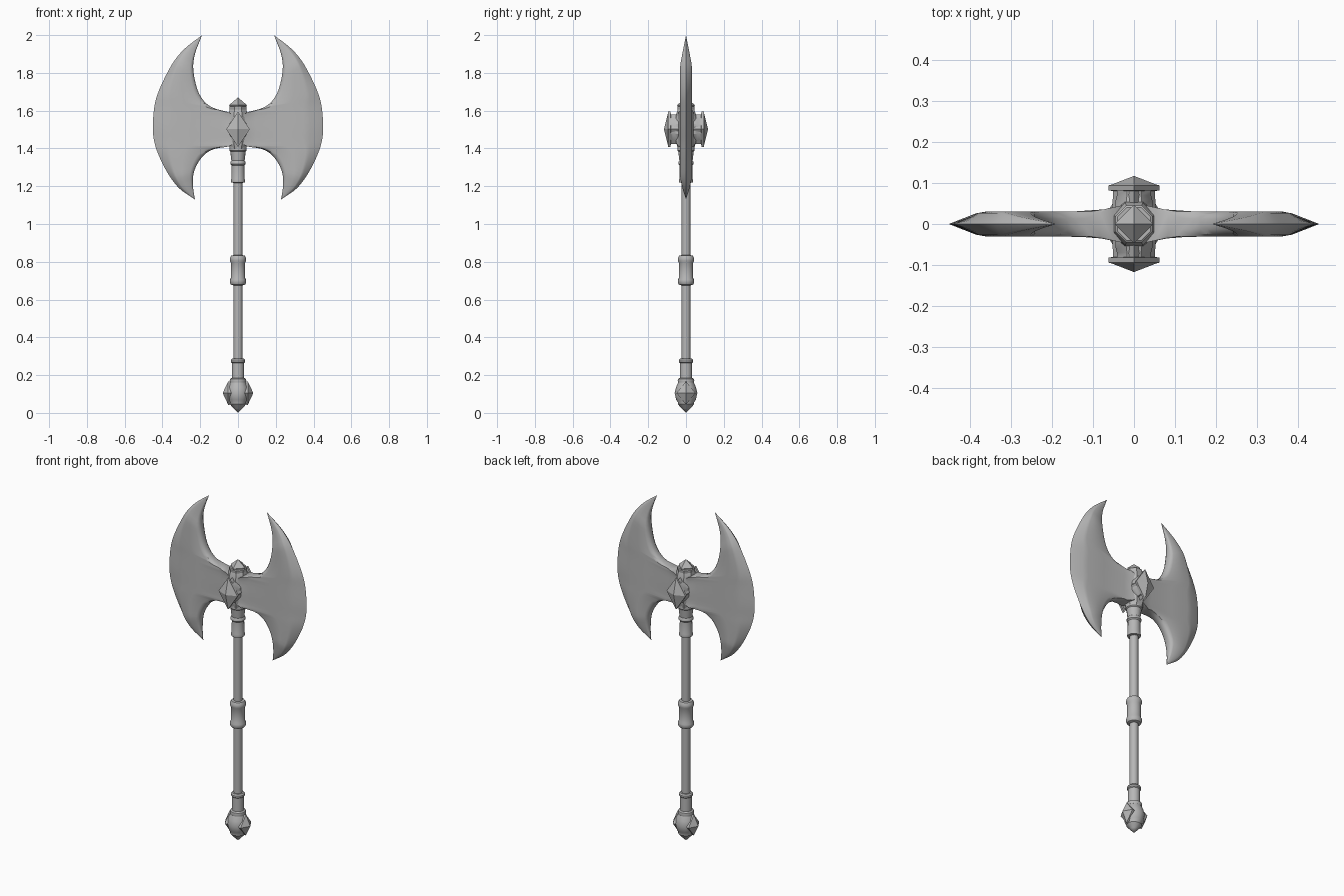
import bpy, bmesh, math
from mathutils import Matrix, Vector

if "Cube" in bpy.data.objects:
    bpy.data.objects.remove(bpy.data.objects["Cube"])

steel = bpy.data.materials.new("grey_steel")
steel.use_nodes = True
GREY = (0.47, 0.47, 0.47, 1)
steel.diffuse_color = GREY
steel.node_tree.nodes["Principled BSDF"].inputs["Base Color"].default_value = GREY


def finish(name, bm, smooth=True):
    bmesh.ops.remove_doubles(bm, verts=bm.verts, dist=0.0005)
    bmesh.ops.recalc_face_normals(bm, faces=bm.faces)
    mesh = bpy.data.meshes.new(name)
    bm.to_mesh(mesh)
    bm.free()
    mesh.materials.append(steel)
    obj = bpy.data.objects.new(name, mesh)
    bpy.context.collection.objects.link(obj)
    if smooth:
        bpy.ops.object.select_all(action="DESELECT")
        obj.select_set(True)
        bpy.context.view_layer.objects.active = obj
        bpy.ops.object.shade_smooth_by_angle(angle=math.radians(35))
    return obj


def turned(name, profile, sides=16, offset=0.0, place=Matrix(), smooth=True):
    """Solid of (radius, height) rings around z, then moved by a matrix."""
    bm = bmesh.new()
    rings = []
    for r, z in profile:
        r = max(r, 0.0001)
        angles = [(i + offset) * math.tau / sides for i in range(sides)]
        rings.append([bm.verts.new((r * math.cos(a), r * math.sin(a), z)) for a in angles])
    for a, b in zip(rings, rings[1:]):
        for i in range(sides):
            j = (i + 1) % sides
            bm.faces.new((a[i], a[j], b[j], b[i]))
    bm.faces.new(rings[0][::-1])
    bm.faces.new(rings[-1])
    bm.transform(place)
    return finish(name, bm, smooth)


def stud(name, turn, z, half_w, half_h, profile):
    """Diamond stud pointing outwards from the axis at height z."""
    place = (Matrix.Translation((0, 0, z)) @ Matrix.Rotation(turn, 4, "Z")
             @ Matrix.Rotation(math.pi / 2, 4, "X") @ Matrix.Diagonal((half_w, half_h, 1, 1)))
    turned(name, profile, 4, 0, place, False)


def curve(points, steps=4):
    """Smooth curve through the points."""
    p = [Vector(q) for q in points]
    p = [p[0] * 2 - p[1]] + p + [p[-1] * 2 - p[-2]]
    out = []
    for a, b, c, d in zip(p, p[1:], p[2:], p[3:]):
        for k in range(steps):
            t = k / steps
            out.append(0.5 * (2 * b + (c - a) * t + (2 * a - 5 * b + 4 * c - d) * t ** 2
                              + (3 * b - a - 3 * c + d) * t ** 3))
    return out + [p[-2]]


# Handle and its fittings
turned("shaft", [(0.024, 0.15), (0.024, 1.45)], 12)
turned("middle_grip", [(0.024, 0.675), (0.038, 0.68), (0.043, 0.69), (0.043, 0.705),
                       (0.038, 0.715), (0.038, 0.795), (0.043, 0.805), (0.043, 0.82), (0.036, 0.833), (0.024, 0.835)])
turned("lower_ferrule", [(0.042, 0.16), (0.044, 0.17), (0.042, 0.18), (0.033, 0.185), (0.033, 0.265),
                         (0.038, 0.27), (0.038, 0.28), (0.032, 0.288), (0.023, 0.288)])
turned("upper_ferrule", [(0.024, 1.218), (0.036, 1.22), (0.038, 1.228), (0.035, 1.238), (0.034, 1.31),
                         (0.04, 1.317), (0.04, 1.327), (0.035, 1.335), (0.041, 1.385), (0.046, 1.39), (0.046, 1.42)])

# Pommel with a diamond stud on each side
turned("pommel", [(0, 0), (0.022, 0.022), (0.043, 0.046), (0.043, 0.056), (0.052, 0.07), (0.06, 0.105),
                  (0.053, 0.135), (0.042, 0.16), (0.036, 0.175)], 12)

# Head block and four-sided finial
turned("head_block", [(0.045, 1.39), (0.05, 1.41), (0.056, 1.43), (0.059, 1.46), (0.059, 1.55),
                      (0.056, 1.58), (0.05, 1.6), (0.045, 1.615)], 8, 0.5)
turned("finial_base", [(0.045, 1.6), (0.049, 1.61), (0.049, 1.622), (0.044, 1.626)], 8, 0.5)
turned("finial", [(0.045, 1.62), (0.047, 1.63), (0, 1.67)], 4, 0, Matrix(), False)

# Diamond studs: front and back of the head, both sides of the pommel
for side, turn in (("front", 0), ("back", math.pi)):
    stud(side + "_stud", turn, 1.502, 0.062, 0.094,
         [(0.85, 0.04), (0.82, 0.08), (1, 0.082), (1, 0.094), (0.88, 0.096), (0, 0.117)])
    # Oval collar behind the stud
    place = (Matrix.Translation((0, 0, 1.502)) @ Matrix.Rotation(turn, 4, "Z")
             @ Matrix.Rotation(math.pi / 2, 4, "X") @ Matrix.Diagonal((0.05, 0.07, 1, 1)))
    turned(side + "_collar", [(1, 0.04), (0.96, 0.06), (0.9, 0.07), (0.9, 0.082)], 8, 0.5, place)
for side, turn in (("left", math.pi / 2), ("right", -math.pi / 2)):
    stud(side + "_pommel_stud", turn, 0.105, 0.05, 0.062,
         [(0.9, 0.03), (1, 0.044), (1, 0.052), (0, 0.081)])

# Blade outline: concave inner edge with neck, and convex cutting edge
INNER = [(0.19, 2.0), (0.228, 1.9), (0.236, 1.81), (0.206, 1.69), (0.143, 1.62), (0.03, 1.58), (0.03, 1.5),
         (0.03, 1.42), (0.127, 1.397), (0.188, 1.357), (0.232, 1.28), (0.238, 1.2), (0.228, 1.13)]
OUTER = [(0.19, 2.0), (0.28, 1.93), (0.34, 1.86), (0.39, 1.77), (0.425, 1.69), (0.443, 1.62), (0.451, 1.52),
         (0.446, 1.45), (0.43, 1.39), (0.402, 1.325), (0.36, 1.25), (0.307, 1.185), (0.228, 1.13)]


def blade(name, mirror):
    bm = bmesh.new()
    rows = []
    for a, b in zip(curve(INNER), curve(OUTER)):
        body = 0.031 * min(1, (b - a).length / 0.12)
        root = max(0, min(1, (0.12 - a.x) / 0.08))
        edge = body * 0.4 * (1 - root) + 0.045 * root
        section = [(0, edge), (0.06, body * (0.8 + 0.4 * root)), (0.16, body),
                   (0.5, body), (0.76, body), (0.84, body * 0.85), (1, 0)]
        half = [(a.lerp(b, s), h) for s, h in section]
        loop = [(p, -h) for p, h in half] + [(p, h) for p, h in half[-2::-1]]
        rows.append([bm.verts.new((p.x * mirror, y, p.y)) for p, y in loop])
    for a, b in zip(rows, rows[1:]):
        for i in range(len(a)):
            j = (i + 1) % len(a)
            bm.faces.new((a[i], a[j], b[j], b[i]))
    finish(name, bm)


blade("left_blade", 1)
blade("right_blade", -1)
